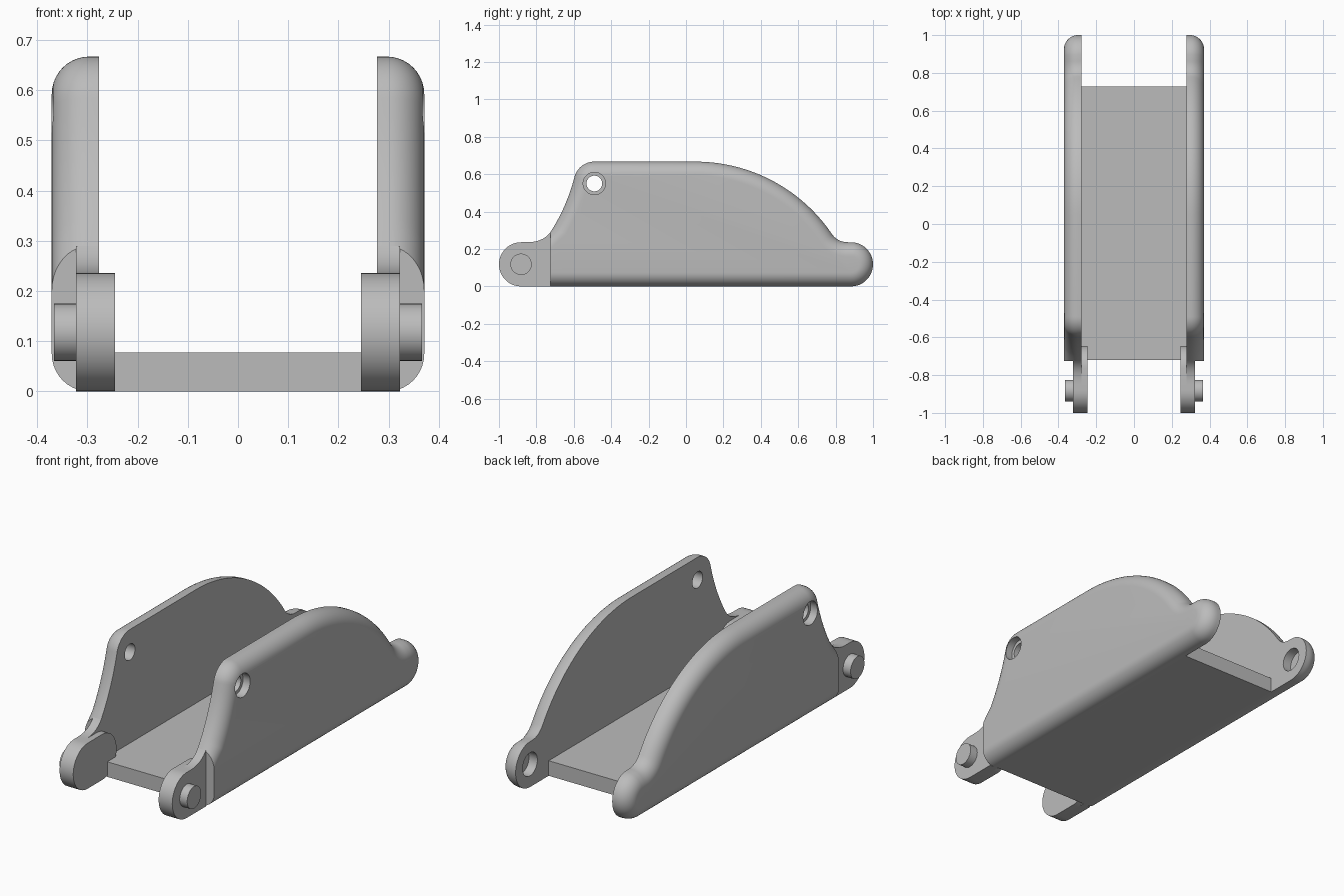
import bpy, bmesh, math
from mathutils import Vector, Matrix

cube = bpy.data.objects.get("Cube")
if cube:
    bpy.data.objects.remove(cube, do_unlink=True)

grey = bpy.data.materials.new("plain_grey")
grey.use_nodes = True
colour = (0.5, 0.5, 0.5, 1)
grey.diffuse_color = colour
grey.node_tree.nodes["Principled BSDF"].inputs["Base Color"].default_value = colour

INNER, OUTER, ROUND = 0.277, 0.371, 0.075   # side plate thickness and edge radius
FRONT, KNOB, R = -0.725, 0.882, 0.118       # plate front, end centres, end radius


def arc(cy, cz, r, a, b, n=16):
    """Points on an arc in the side plane, angles in degrees."""
    angles = [math.radians(a + (b - a) * i / n) for i in range(n + 1)]
    return [Vector((cy + r * math.cos(t), cz + r * math.sin(t))) for t in angles]


def bend(p, c, q, n=10):
    """Quadratic curve from p to q with control point c."""
    p, c, q = Vector(p), Vector(c), Vector(q)
    ts = [i / n for i in range(n + 1)]
    return [p * (1 - t) ** 2 + c * 2 * t * (1 - t) + q * t * t for t in ts]


def finish(name, bm):
    bmesh.ops.recalc_face_normals(bm, faces=bm.faces)
    mesh = bpy.data.meshes.new(name)
    bm.to_mesh(mesh)
    bm.free()
    mesh.materials.append(grey)
    obj = bpy.data.objects.new(name, mesh)
    bpy.context.collection.objects.link(obj)
    return obj


def loft(name, side, layers):
    """Join (x, outline) layers into a closed solid on one side."""
    bm = bmesh.new()
    rings = [[bm.verts.new((side * x, p.x, p.y)) for p in pts] for x, pts in layers]
    n = len(rings[0])
    for a, b in zip(rings, rings[1:]):
        for i in range(n):
            j = (i + 1) % n
            bm.faces.new((a[i], a[j], b[j], b[i]))
    bm.faces.new(rings[0])
    bm.faces.new(rings[-1])
    return finish(name, bm)


def cylinder(name, side, y, z, r, x0, x1):
    bm = bmesh.new()
    place = Matrix.Translation((side * (x0 + x1) / 2, y, z)) @ Matrix.Rotation(math.pi / 2, 4, 'Y')
    bmesh.ops.create_cone(bm, cap_ends=True, segments=40, radius1=r, radius2=r,
                          depth=x1 - x0, matrix=place)
    return finish(name, bm)


def drill(obj, cutter):
    """Subtract the cutter, bake the result and delete the cutter."""
    mod = obj.modifiers.new("hole", 'BOOLEAN')
    mod.operation, mod.object = 'DIFFERENCE', cutter
    graph = bpy.context.evaluated_depsgraph_get()
    mesh = bpy.data.meshes.new_from_object(obj.evaluated_get(graph))
    obj.modifiers.clear()
    obj.data = mesh
    bpy.data.objects.remove(cutter, do_unlink=True)


def smooth(obj):
    bpy.ops.object.select_all(action='DESELECT')
    obj.select_set(True)
    bpy.context.view_layer.objects.active = obj
    bpy.ops.object.shade_smooth_by_angle(angle=math.radians(30))


# Side plate outline, anticlockwise from the lower front corner
plate = [Vector((FRONT, 0))]
plate += arc(KNOB, R, R, -90, 90, 24)[:-1]
plate += arc(0.863, 0.336, 0.1, 270, 214.1, 10)[:-1]
plate += arc(0.05, -0.215, 0.882, 34.1, 90, 28)
plate += arc(-0.49, 0.557, 0.11, 90, 165, 12)[:-1]
plate += bend((-0.596, 0.585), (-0.64, 0.42), (FRONT, 0.29))


def inward(pts):
    """Inward direction of every outline point; the front edge stays flat."""
    dirs = []
    for i, p in enumerate(pts):
        t = (p - pts[i - 1]).normalized() + (pts[(i + 1) % len(pts)] - p).normalized()
        dirs.append(Vector((-t.y, t.x)).normalized())
    dirs[0], dirs[-1] = Vector((0, 1)), Vector((0, -1.2))
    return dirs


dirs = inward(plate)
plate_layers = [(INNER, plate)]
for k in range(11):
    a = math.pi / 2 * k / 10
    inset = ROUND * (1 - math.cos(a))
    plate_layers.append((OUTER - ROUND + ROUND * math.sin(a),
                         [p + d * inset for p, d in zip(plate, dirs)]))

# Front lug outline and the rounded pad on its inner face
lug = bend((FRONT, 0.29), (-0.765, 2 * R), (-0.85, 2 * R))
lug += arc(-KNOB, R, R, 90, 270, 24) + [Vector((FRONT, 0))]
pad = arc(-KNOB, R, R, 90, 270, 24) + arc(-0.763, R, R, -90, 90, 24)

for label, side in (("left", 1), ("right", -1)):
    # Rounded side wall with stepped bolt hole and blind rear socket
    wall = loft(label + "_side_plate", side, plate_layers)
    for y, z, r, x0, x1 in ((-0.49, 0.55, 0.042, 0.2, 0.45),
                            (-0.49, 0.55, 0.06, 0.33, 0.45),
                            (KNOB, R, 0.06, 0.2, 0.325)):
        drill(wall, cylinder("hole_cutter", side, y, z, r, x0, x1))
    smooth(wall)
    # Hinge lug, pad and pin
    smooth(loft(label + "_front_lug", side, [(INNER, lug), (0.323, lug)]))
    smooth(loft(label + "_lug_pad", side, [(0.245, pad), (INNER, pad)]))
    smooth(cylinder(label + "_hinge_pin", side, -KNOB, R, 0.057, 0.31, 0.366))

# Floor plate joining both walls
bm = bmesh.new()
bmesh.ops.create_cube(bm, size=1, matrix=Matrix.Translation((0, 0.004, 0.039))
                      @ Matrix.Diagonal((2 * INNER, 1.45, 0.078, 1)))
finish("floor_plate", bm)
